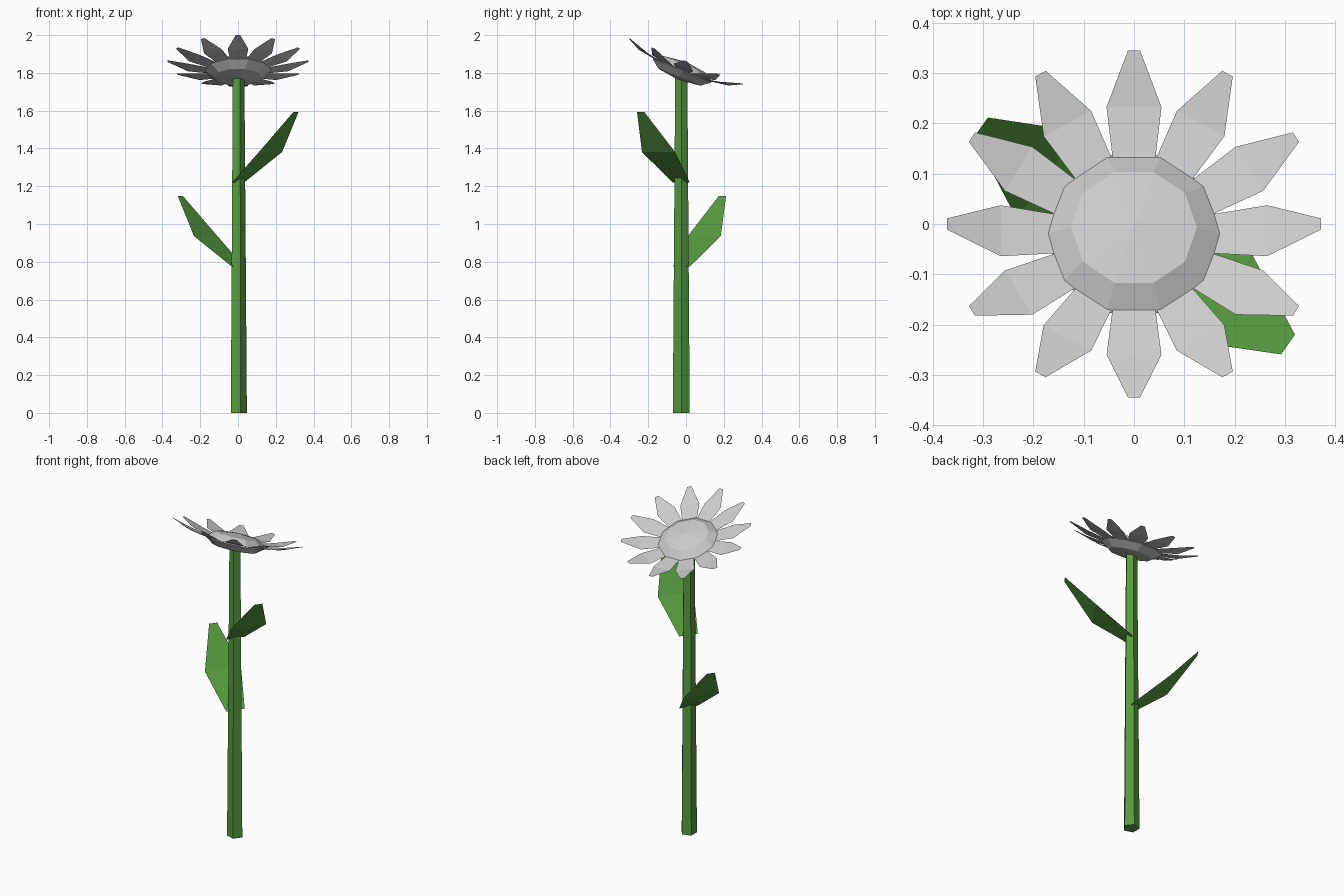
import bpy, bmesh
from math import sin, cos, pi, radians
from mathutils import Matrix, Vector

if "Cube" in bpy.data.objects:
    bpy.data.objects.remove(bpy.data.objects["Cube"])


def make_object(name, bm, matrix=None, mat=None):
    if matrix:
        bm.transform(matrix)
    mesh = bpy.data.meshes.new(name)
    bm.to_mesh(mesh)
    bm.free()
    if mat:
        mesh.materials.append(mat)
    obj = bpy.data.objects.new(name, mesh)
    bpy.context.collection.objects.link(obj)
    return obj


def lathe(profile, sides):
    """Stack of n-gon rings (radius, z); first vertex on +x, radius 0 = pole."""
    bm = bmesh.new()
    rings = []
    for r, z in profile:
        n = sides if r > 0 else 1
        rings.append([bm.verts.new((r * cos(2 * pi * i / sides),
                                    r * sin(2 * pi * i / sides), z)) for i in range(n)])
    for a, b in zip(rings, rings[1:]):
        for i in range(sides):
            j = (i + 1) % sides
            quad = [a[i % len(a)], a[j % len(a)], b[j % len(b)], b[i % len(b)]]
            bm.faces.new(list(dict.fromkeys(quad)))
    bmesh.ops.recalc_face_normals(bm, faces=bm.faces)
    return bm


def blade(sections):
    """Flat strip along +x from (distance, half width, height) sections."""
    bm = bmesh.new()
    rows = [(bm.verts.new((d, -w, h)), bm.verts.new((d, w, h))) for d, w, h in sections]
    for (a, b), (c, d) in zip(rows, rows[1:]):
        bm.faces.new((a, c, d, b))
    return bm


green = bpy.data.materials.new("leaf_green")
green.diffuse_color = (0.095, 0.33, 0.05, 1)
green.use_nodes = True
green.node_tree.nodes["Principled BSDF"].inputs["Base Color"].default_value = green.diffuse_color
STEM_Y = -0.025

# Five-sided tapered stem
make_object("stem", lathe([(0, 0), (0.047, 0), (0.034, 1.785), (0, 1.785)], 5),
            Matrix.Translation((0, STEM_Y, 0)), green)

# Two opposite leaves
leaf = [(0, 0.055, 0), (0.21, 0.107, 0.162), (0.374, 0.024, 0.373)]
for name, angle, z in (("upper_leaf", -35, 1.219), ("lower_leaf", 144.5, 0.774)):
    m = Matrix.Translation((0, STEM_Y, z)) @ Matrix.Rotation(radians(angle), 4, 'Z')
    make_object(name, blade(leaf), m, green)

# Flower head, tilted towards the back
head = Matrix.Translation((0, 0, 1.862)) @ Matrix.Rotation(radians(-21.8), 4, 'X')

# Flattened centre disc
H = 0.052
disc = [(0.177 * cos(a), H * sin(a)) for a in (-pi / 4, 0, pi / 4)]
make_object("flower_centre", lathe([(0, -H)] + disc + [(0, H)], 10),
            head @ Matrix.Translation((0, 0, -0.055)))

# Ring of twelve cupped petals
petal = [(0.14, 0.040, -0.055), (0.265, 0.0545, -0.036), (0.372, 0.012, 0)]
for i in range(12):
    make_object(f"petal_{i + 1}", blade(petal), head @ Matrix.Rotation(i * pi / 6, 4, 'Z'))
